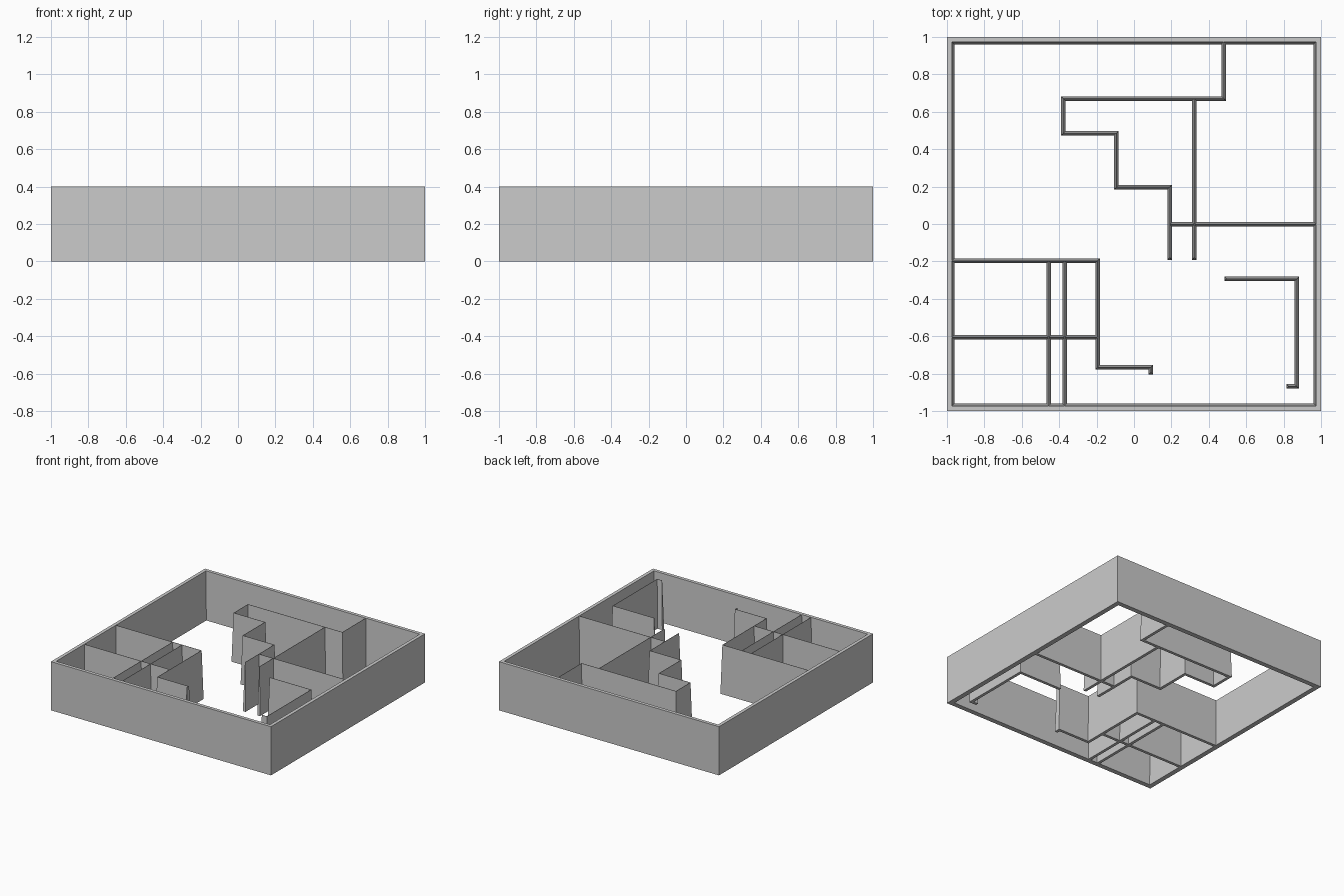
import bpy
import bmesh
from mathutils import Vector

cube = bpy.data.objects.get("Cube")
if cube:
    bpy.data.objects.remove(cube, do_unlink=True)

HEIGHT = 0.4
BASE = 0.012    # half width of a partition at the floor
RIDGE = 0.0015  # half width of a partition along its top

grey = bpy.data.materials.new("wall grey")
grey.use_nodes = True
colour = (0.6, 0.6, 0.6, 1)
grey.diffuse_color = colour
grey.node_tree.nodes["Principled BSDF"].inputs["Base Color"].default_value = colour


def finish(name, bm):
    bmesh.ops.recalc_face_normals(bm, faces=bm.faces)
    mesh = bpy.data.meshes.new(name)
    bm.to_mesh(mesh)
    bm.free()
    mesh.materials.append(grey)
    bpy.context.collection.objects.link(bpy.data.objects.new(name, mesh))


def skin(bm, rings, closed):
    """Join successive four-point cross-sections into a solid."""
    n = len(rings)
    for i in range(n if closed else n - 1):
        a, b = rings[i], rings[(i + 1) % n]
        for k in range(4):
            j = (k + 1) % 4
            bm.faces.new((a[k], a[j], b[j], b[k]))
    if not closed:
        bm.faces.new(rings[0])
        bm.faces.new(rings[-1])


def partition(name, *path):
    """Mitred wall along a plan path, thick at the floor and thin on top."""
    bm = bmesh.new()
    pts = [Vector(p) for p in path]
    dirs = [(b - a).normalized() for a, b in zip(pts, pts[1:])]
    rings = []
    for i, p in enumerate(pts):
        first, last = i == 0, i == len(pts) - 1
        before = dirs[max(i - 1, 0)]
        after = dirs[min(i, len(dirs) - 1)]
        side = Vector((-before.y, before.x))
        if not (first or last):
            side += Vector((-after.y, after.x))
        out = -after if first else before if last else Vector((0, 0))
        ring = []
        for half, z, s in ((BASE, 0, 1), (BASE, 0, -1), (RIDGE, HEIGHT, -1), (RIDGE, HEIGHT, 1)):
            q = p + (side * s + out) * half
            ring.append(bm.verts.new((q.x, q.y, z)))
        rings.append(ring)
    skin(bm, rings, False)
    finish(name, bm)


# Square perimeter wall, upright outside and slightly sloped inside
bm = bmesh.new()
profile = ((1, 0), (1, HEIGHT), (0.972, HEIGHT), (0.96, 0))
corners = ((-1, -1), (1, -1), (1, 1), (-1, 1))
skin(bm, [[bm.verts.new((r * cx, r * cy, z)) for r, z in profile] for cx, cy in corners], True)
finish("outer_wall", bm)

IN = 0.975  # partitions end inside the perimeter wall

# Stepped wall from the back down to the middle
partition("stepped_wall", (0.48, IN), (0.48, 0.67), (-0.378, 0.67), (-0.378, 0.485),
          (-0.094, 0.485), (-0.094, 0.197), (0.191, 0.197), (0.191, -0.18))
partition("corridor_wall", (0.322, 0.67), (0.322, -0.18))
partition("right_room_wall", (0.191, -0.002), (IN, -0.002))

# Rooms in the front corner
partition("front_room_wall", (-IN, -0.197), (-0.195, -0.197), (-0.195, -0.767),
          (0.09, -0.767), (0.09, -0.793))
partition("room_divider", (-IN, -0.606), (-0.195, -0.606))
for name, x in (("closet_wall_outer", -0.456), ("closet_wall_inner", -0.37)):
    partition(name, (x, -0.197), (x, -IN))

# Free-standing screen
partition("screen_wall", (0.495, -0.293), (0.87, -0.293), (0.87, -0.868), (0.827, -0.868))
